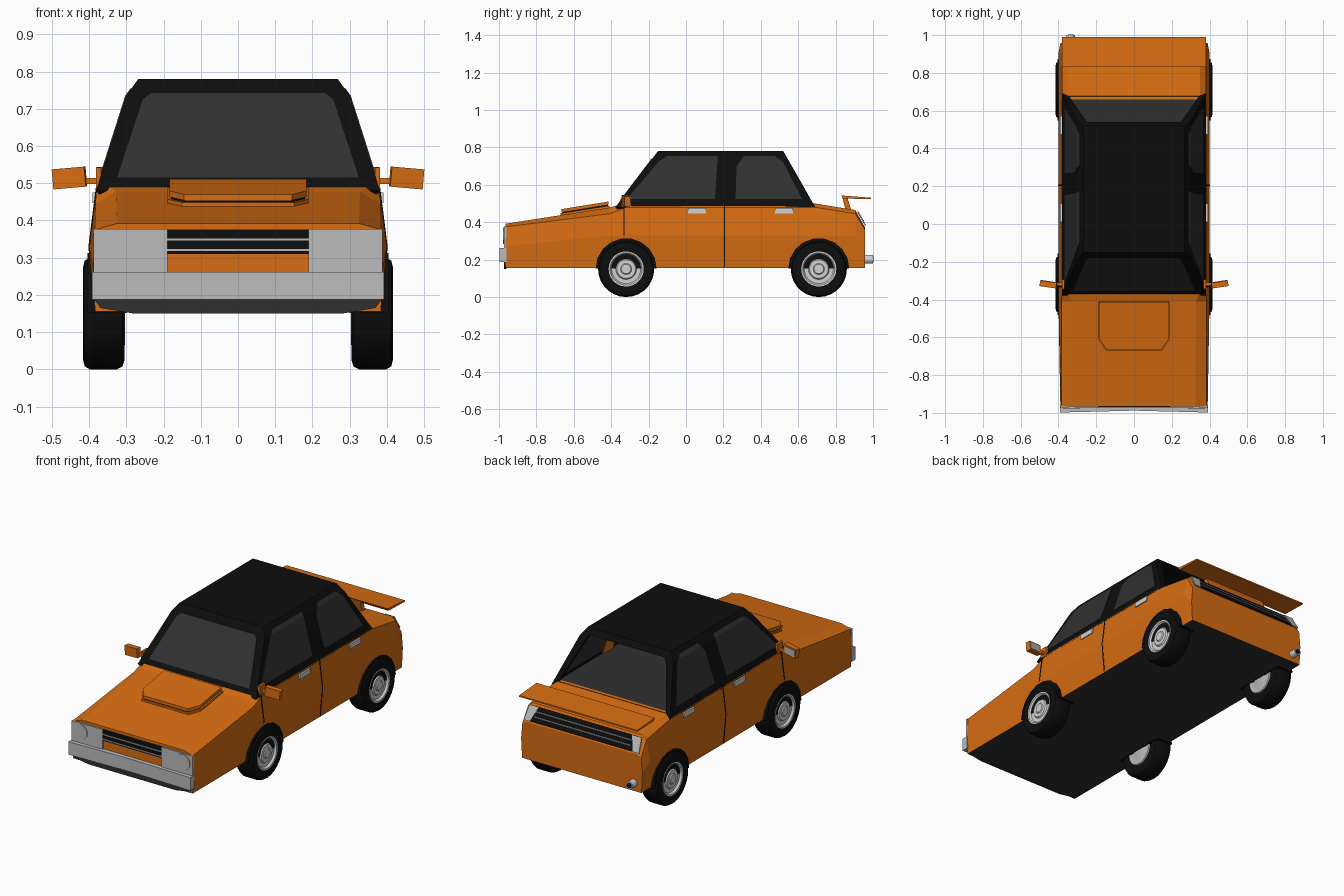
import bpy, bmesh
from math import sin, cos, pi, radians
from mathutils import Vector, Matrix

if "Cube" in bpy.data.objects:
    bpy.data.objects.remove(bpy.data.objects["Cube"])


def material(name, r, g, b):
    m = bpy.data.materials.new(name)
    m.use_nodes = True
    m.diffuse_color = (r, g, b, 1)
    m.node_tree.nodes["Principled BSDF"].inputs["Base Color"].default_value = (r, g, b, 1)
    return m


ORANGE = material("orange paint", 0.68, 0.152, 0.006)
BLACK = material("black", 0.004, 0.004, 0.004)
GREY = material("dark grey glass", 0.03, 0.03, 0.03)
SILVER = material("silver", 0.5, 0.5, 0.5)
CHROME = material("pale chrome", 0.65, 0.65, 0.65)


def finish(name, bm, *mats):
    bmesh.ops.recalc_face_normals(bm, faces=bm.faces)
    mesh = bpy.data.meshes.new(name)
    bm.to_mesh(mesh)
    bm.free()
    for m in mats:
        mesh.materials.append(m)
    ob = bpy.data.objects.new(name, mesh)
    bpy.context.collection.objects.link(ob)
    return ob


def prism(name, pts, vec, mat, bend=None):
    """Polygon extruded along a vector, optionally bent at a height onto a surface."""
    bm = bmesh.new()
    bm.faces.new([bm.verts.new(p) for p in pts])
    if bend:
        height, place = bend
        bmesh.ops.bisect_plane(bm, geom=bm.verts[:] + bm.edges[:] + bm.faces[:],
                               plane_co=(0, 0, height), plane_no=(0, 0, 1))
        for v in bm.verts:
            v.co = place(v.co)
    out = bmesh.ops.extrude_face_region(bm, geom=bm.faces[:], use_keep_orig=True)
    moved = [g for g in out["geom"] if isinstance(g, bmesh.types.BMVert)]
    bmesh.ops.translate(bm, verts=moved, vec=vec)
    return finish(name, bm, mat)


def box(name, x, y, z, mat):
    pts = [(x[0], y[0], z[0]), (x[1], y[0], z[0]), (x[1], y[0], z[1]), (x[0], y[0], z[1])]
    return prism(name, pts, (0, y[1] - y[0], 0), mat)


def disc(name, x, y, z, r, depth, mat, sides=12):
    pts = [(x + r * cos(2 * pi * i / sides), y, z + r * sin(2 * pi * i / sides)) for i in range(sides)]
    return prism(name, pts, (0, depth, 0), mat)


def lathe(name, profile, side, y, mat, steps=28):
    """Spin an (x, radius) profile about a wheel axle."""
    bm = bmesh.new()
    vs = [bm.verts.new((side * x, y, 0.15 + r)) for x, r in profile]
    es = [bm.edges.new(p) for p in zip(vs, vs[1:])]
    bmesh.ops.spin(bm, geom=vs + es, cent=(0, y, 0.15), axis=(1, 0, 0),
                   angle=2 * pi, steps=steps, use_duplicate=False)
    bmesh.ops.remove_doubles(bm, verts=bm.verts, dist=0.0005)
    ob = finish(name, bm, mat)
    bpy.ops.object.select_all(action="DESELECT")
    ob.select_set(True)
    bpy.context.view_layer.objects.active = ob
    bpy.ops.object.shade_smooth_by_angle(angle=radians(35))


# Body: cross-sections joined along the length (y, shoulder x/z, top x/z)
sections = [(-0.965, 0.385, 0.375, 0.325, 0.392), (-0.41, 0.383, 0.445, 0.328, 0.478),
            (-0.37, 0.382, 0.46, 0.345, 0.49), (-0.30, 0.38, 0.488, 0.36, 0.49),
            (0.66, 0.38, 0.485, 0.35, 0.505), (0.905, 0.38, 0.445, 0.35, 0.465),
            (0.957, 0.382, 0.36, 0.355, 0.372)]
bm = bmesh.new()
rings = []
for y, sx, sz, tx, tz in sections:
    ends = y < -0.9 or y > 0.95
    half = [(0.384, 0.155), (0.39, 0.27) if ends else (0.40, 0.33), (sx, sz), (tx, tz)]
    loop = half + [(-x, z) for x, z in reversed(half)]
    rings.append([bm.verts.new((x, y, z)) for x, z in loop])
for a, b in zip(rings, rings[1:]):
    for i in range(8):
        j = (i + 1) % 8
        bm.faces.new((a[i], a[j], b[j], b[i]))
bm.faces.new(rings[0])
bm.faces.new(rings[-1])
bmesh.ops.recalc_face_normals(bm, faces=bm.faces)
for f in bm.faces:
    c = f.calc_center_median()
    inside = f.normal.z > 0.9 and -0.35 < c.y < 0.5
    f.material_index = 1 if f.normal.z < -0.5 or inside else 0
finish("body", bm, ORANGE, GREY)


# Cabin: hollow shell, open at the rear window
def front_y(z):
    return -0.37 + (z - 0.49) * 0.759


def rear_y(z):
    return 0.68 - (z - 0.5) * 0.571


def side_x(z):
    return 0.378 - (z - 0.49) * 0.318 if z <= 0.735 else 0.30 - (z - 0.735) * 0.71


bm = bmesh.new()
outline = [(s * side_x(z), z) for s, zs in ((1, (0.48, 0.735, 0.78)), (-1, (0.78, 0.735, 0.48))) for z in zs]
front = [bm.verts.new((x, front_y(z), z)) for x, z in outline]
rear = [bm.verts.new((x, rear_y(z), z)) for x, z in outline]
for i in range(5):
    bm.faces.new((front[i], front[i + 1], rear[i + 1], rear[i]))
bm.faces.new(front)
back = bm.faces.new(rear)
bmesh.ops.recalc_face_normals(bm, faces=bm.faces)
bmesh.ops.inset_individual(bm, faces=[back], thickness=0.045)
bmesh.ops.delete(bm, geom=[back], context="FACES")
cabin = finish("cabin_shell", bm, BLACK)
shell = cabin.modifiers.new("thickness", "SOLIDIFY")
shell.thickness = 0.015
shell.offset = -1

# Windscreen and side glass
screen = [(0.325, 0.515), (0.256, 0.725), (0.235, 0.742)]
screen += [(-x, z) for x, z in reversed(screen)]
prism("windscreen", [(x, front_y(z) - 0.004, z) for x, z in screen], (0, 0.035, 0), GREY)
windows = {"front_window": [(-0.315, 0.525), (-0.145, 0.725), (-0.10, 0.755), (0.17, 0.755), (0.155, 0.525)],
           "rear_window": [(0.265, 0.525), (0.27, 0.70), (0.31, 0.755), (0.475, 0.755), (0.52, 0.72), (0.62, 0.525)]}

scoop = [(0.19, -0.41), (0.19, -0.61), (0.15, -0.67)]
scoop += [(-x, y) for x, y in reversed(scoop)]

for s, side in ((1, "left"), (-1, "right")):
    for name, pts in windows.items():
        prism(f"{side}_{name}", [(0, y, z) for y, z in pts], (-0.024 * s, 0, 0), GREY,
              (0.735, lambda c, s=s: Vector((s * (side_x(c.z) + 0.003), c.y, c.z))))
    prism(f"{side}_inner_pillar", [(s * (side_x(z) - 0.018), y, z) for y, z in
                                   ((0.165, 0.49), (0.265, 0.49), (0.265, 0.735), (0.175, 0.735))],
          (-0.005 * s, 0, 0), ORANGE)
    # Door seams and handles
    for name, y, low in (("front", -0.335, 0.33), ("middle", 0.202, 0.16)):
        pts = [(0.36, low), (0.387 if low < 0.3 else 0.402, low), (0.402, 0.33), (0.382, 0.489), (0.36, 0.489)]
        if low > 0.3:
            pts.pop(1)
        prism(f"{side}_{name}_door_seam", [(s * x, y, z) for x, z in pts], (0, 0.006, 0), BLACK)
    for name, y in (("front", 0.01), ("rear", 0.475)):
        box(f"{side}_{name}_handle", (s * 0.37, s * 0.391), (y, y + 0.098), (0.447, 0.475), CHROME)
    # Wheels and arches
    for name, y in (("front", -0.32), ("rear", 0.71)):
        lathe(f"{side}_{name}_tyre", [(0.315, 0), (0.31, 0.09), (0.305, 0.125), (0.31, 0.142), (0.325, 0.15),
                                      (0.398, 0.15), (0.412, 0.142), (0.416, 0.125), (0.412, 0.094), (0.395, 0.09)],
              s, y, BLACK)
        lathe(f"{side}_{name}_rim", [(0.40, 0.095), (0.414, 0.094), (0.413, 0.086), (0.402, 0.078), (0.402, 0.056),
                                     (0.41, 0.05), (0.41, 0.03), (0.415, 0.025), (0.415, 0)], s, y, CHROME)
        lathe(f"{side}_{name}_inner_rim", [(0.312, 0.09), (0.304, 0.085), (0.308, 0.05), (0.303, 0.04), (0.303, 0)],
              s, y, SILVER)
        arc = [radians(a) for a in range(0, 181, 20)]
        prism(f"{side}_{name}_arch", [(s * 0.30, y + 0.163 * cos(a), 0.152 + 0.163 * sin(a)) for a in arc],
              (s * 0.104, 0, 0), BLACK)
    # Mirrors
    box(f"{side}_mirror_base", (s * 0.368, s * 0.382), (-0.345, -0.295), (0.485, 0.542), ORANGE)
    box(f"{side}_mirror_stalk", (s * 0.375, s * 0.42), (-0.325, -0.31), (0.498, 0.514), ORANGE)
    for name, inset, y, depth, mat in (("housing", 0, -0.335, 0.03, ORANGE), ("glass", 0.008, -0.306, 0.004, SILVER)):
        ob = box(f"{side}_mirror_{name}", (-0.044 + inset, 0.044 - inset), (0, depth),
                 (-0.027 + inset, 0.027 - inset), mat)
        ob.matrix_world = (Matrix.Translation((s * 0.455, y, 0.514)) @ Matrix.Rotation(radians(5 * s), 4, "Y")
                           @ Matrix.Rotation(radians(8 * s), 4, "Z"))
    # Headlights
    box(f"{side}_headlight_panel", (s * 0.19, s * 0.388), (-0.974, -0.96), (0.25, 0.377), SILVER)
    disc(f"{side}_headlight", s * 0.33, -0.978, 0.328, 0.045, 0.006, SILVER)
    # Tail lamps on the sloped rear panel
    prism(f"{side}_tail_lamp", [(s * 0.30, 0.917, 0.455), (s * 0.36, 0.917, 0.455), (s * 0.37, 0.957, 0.38),
                                (s * 0.33, 0.957, 0.38)], (0, 0.006, 0.003), SILVER)

# Grille
box("grille", (-0.19, 0.19), (-0.969, -0.96), (0.31, 0.376), BLACK)
for z in (0.318, 0.346):
    box("grille_bar", (-0.19, 0.19), (-0.973, -0.965), (z, z + 0.005), SILVER)

# Bumper and chin
prism("bumper", [(-0.392, -0.96, 0.187), (0.392, -0.96, 0.187), (0.392, -0.998, 0.187), (0, -0.988, 0.187),
                 (-0.392, -0.998, 0.187)], (0, 0, 0.075), SILVER)
prism("chin", [(-0.385, 0, 0.187), (-0.37, 0, 0.165), (-0.28, 0, 0.15), (0.28, 0, 0.15), (0.37, 0, 0.165),
               (0.385, 0, 0.187)], (0, 0.012, 0), GREY).location.y = -0.972

# Bonnet scoop: base, dark slot, raised lid
for name, size, base, thick, mat in (("base", 1, 0, 0.012, ORANGE), ("slot", 0.95, 0.01, 0.01, BLACK),
                                     ("lid", 0.97, 0.018, 0.016, ORANGE)):
    prism(f"scoop_{name}", [(x * size, -0.54 + (y + 0.54) * size, 0.436 + base + (y + 0.67) * 0.157)
                            for x, y in scoop], (0, 0, thick), mat)

# Rear band and trim lines
prism("rear_band", [(-0.34, 0.915, 0.455), (0.34, 0.915, 0.455), (0.34, 0.957, 0.38), (-0.34, 0.957, 0.38)],
      (0, 0.004, 0.002), BLACK)
for y, z in ((0.932, 0.432), (0.946, 0.407)):
    box("rear_trim_line", (-0.31, 0.31), (y, y + 0.006), (z, z + 0.004), SILVER)

# Spoiler and exhaust
prism("spoiler", [(-0.38, 0.83, 0.543), (-0.38, 0.99, 0.531), (-0.38, 0.99, 0.523), (-0.38, 0.84, 0.527)],
      (0.76, 0, 0), ORANGE)
prism("spoiler_mount", [(-0.2, 0.835, 0.535), (-0.2, 0.862, 0.535), (-0.2, 0.885, 0.46), (-0.2, 0.855, 0.46)],
      (0.4, 0, 0), ORANGE)
disc("exhaust", -0.335, 0.93, 0.202, 0.022, 0.07, CHROME)
disc("exhaust_bore", -0.335, 0.996, 0.202, 0.015, 0.006, BLACK)
